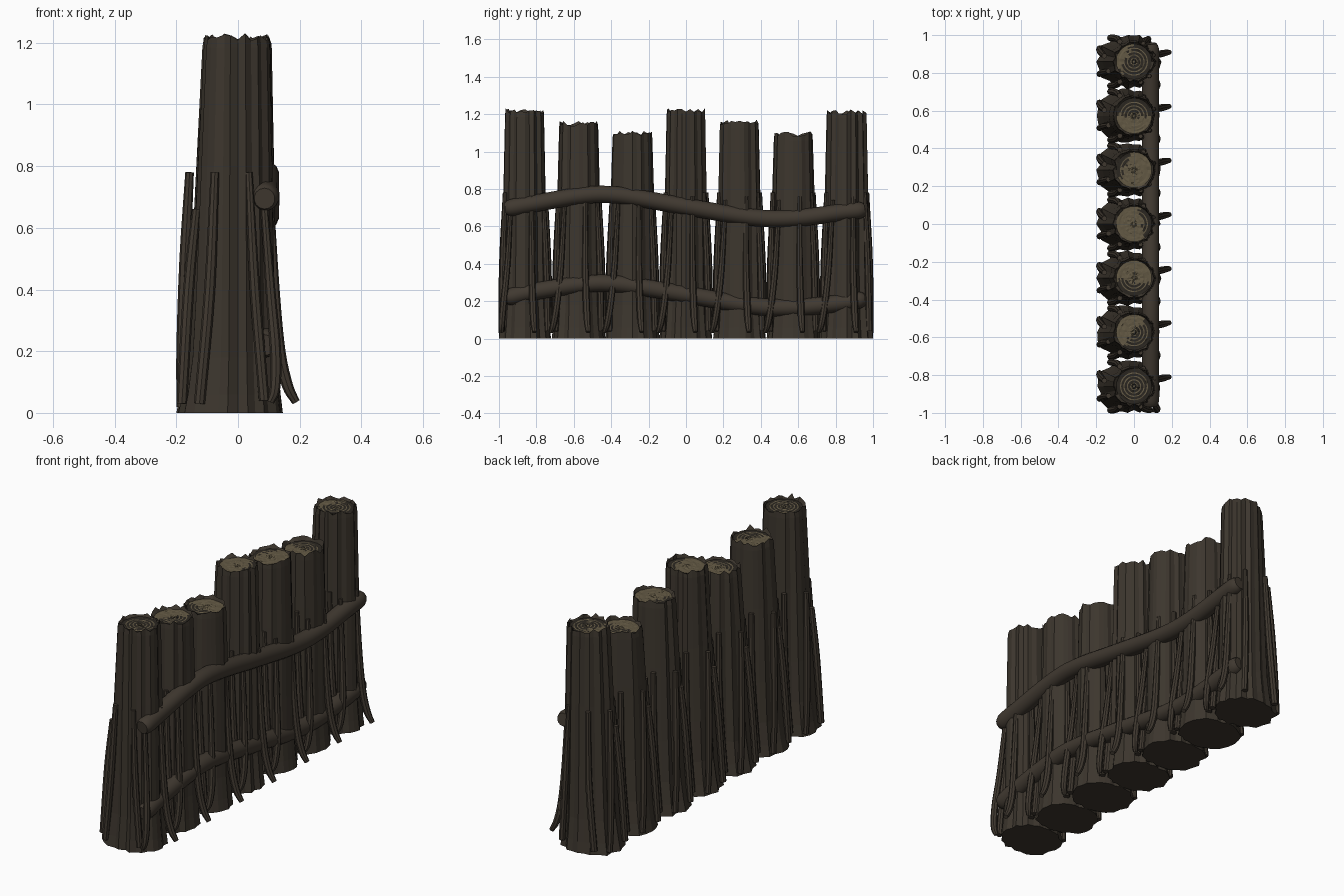
import bpy, bmesh, math, random
from mathutils import Vector

if "Cube" in bpy.data.objects:
    bpy.data.objects.remove(bpy.data.objects["Cube"])

random.seed(7)


def material(name, rgb):
    m = bpy.data.materials.new(name)
    m.diffuse_color = (*rgb, 1)
    m.use_nodes = True
    m.node_tree.nodes["Principled BSDF"].inputs["Base Color"].default_value = m.diffuse_color
    return m


BARK = material("dark bark", (0.046, 0.037, 0.027))
BRANCH = material("branch brown", (0.052, 0.041, 0.030))
GRAIN = material("cut wood", (0.125, 0.100, 0.058))
DARK = material("dark ring", (0.024, 0.020, 0.015))


def finish(bm, name, mats, smooth):
    bmesh.ops.recalc_face_normals(bm, faces=bm.faces)
    me = bpy.data.meshes.new(name)
    bm.to_mesh(me)
    bm.free()
    ob = bpy.data.objects.new(name, me)
    bpy.context.collection.objects.link(ob)
    for m in mats:
        me.materials.append(m)
    for p in me.polygons:
        p.use_smooth = smooth
    return ob


def bridge(bm, a, b, mat=0):
    n = len(a)
    for i in range(n):
        f = bm.faces.new((a[i], a[(i + 1) % n], b[(i + 1) % n], b[i]))
        f.material_index = mat


def spline(pts, steps):
    """Smooth path through points; the fourth value is the radius."""
    p = [Vector(q) for q in pts]
    p = [2 * p[0] - p[1]] + p + [2 * p[-1] - p[-2]]
    out = []
    for i in range(1, len(p) - 2):
        for s in range(steps):
            t = s / steps
            a, b, c, d = p[i - 1:i + 3]
            out.append(0.5 * (2 * b + (c - a) * t + (2 * a - 5 * b + 4 * c - d) * t * t
                              + (3 * b - a - 3 * c + d) * t ** 3))
    return out + [p[-2]]


def tube(bm, pts, side, sides=8, steps=4):
    path = spline(pts, steps)
    rings = []
    for i, q in enumerate(path):
        t = (path[min(i + 1, len(path) - 1)] - path[max(i - 1, 0)]).to_3d().normalized()
        u = t.cross(Vector(side)).normalized()
        v = t.cross(u)
        rings.append([bm.verts.new(q.to_3d() + q.w * (math.cos(a) * u + math.sin(a) * v))
                      for a in (2 * math.pi * k / sides for k in range(sides))])
    for a, b in zip(rings, rings[1:]):
        bridge(bm, a, b)
    bm.faces.new(rings[0])
    bm.faces.new(rings[-1])


# ---- upright logs: fluted bark, flared foot, ragged ringed top
SEG = 28


def log(index, y, height):
    bm = bmesh.new()
    flute = [random.uniform(0.90, 1.03) if k % 2 else random.uniform(0.98, 1.06)
             for k in range(SEG)]
    jag = [random.uniform(-0.022, 0.006) for _ in range(SEG)]
    # height, radius towards -x, radius towards +x and along y
    profile = [(0, .195, .138), (.06, .182, .131), (.18, .164, .122), (.4, .150, .117),
               (.8, .131, .111), (height - .04, .112, .104), (height, .107, .102)]
    rings = []
    for z, back, front in profile:
        ring = []
        for k in range(SEG):
            a = 2 * math.pi * k / SEG
            w = max(0, -math.cos(a)) ** 1.5
            r = (front + (back - front) * w) * flute[k]
            px = max(-.2, r * math.cos(a))
            py = max(-1, min(1, y + r * math.sin(a)))
            ring.append(bm.verts.new((px, py, z + (jag[k] if z == height else 0))))
        rings.append(ring)
    for a, b in zip(rings, rings[1:]):
        bridge(bm, a, b)
    bm.faces.new(rings[0])
    # growth rings, with a pale splintered patch on one side
    patch = random.uniform(0, 6.28)
    size = (0.0, .055, .075, .09, .10, .055, .015)[index]
    radii = [.094, .082, .074, .068, .056, .050, .038, .032, .020, .014, .006]
    prev = rings[-1]
    for j, r in enumerate(radii):
        ring = []
        for k in range(SEG):
            a = 2 * math.pi * k / SEG
            ring.append(bm.verts.new((r * math.cos(a), y + r * math.sin(a),
                                      height - .022 + random.uniform(-.002, .002))))
        for k in range(SEG):
            k2 = (k + 1) % SEG
            f = bm.faces.new((prev[k], prev[k2], ring[k2], ring[k]))
            a = 2 * math.pi * (k + .5) / SEG
            pale = r * math.cos(a - patch) > .055 - size + random.uniform(-.012, .012)
            if j == 0:
                f.material_index = 0
            elif size and pale:
                f.material_index = 1
            else:
                f.material_index = 1 if j % 2 and j > 1 else 2
        prev = ring
    bm.faces.new(prev).material_index = 1
    finish(bm, f"log_{index + 1}", (BARK, GRAIN, DARK), False)


# ---- thin roots clinging to each log: x, y, z, radius relative to the log
ROOTS = [
    [(.100, .035, .76, .012), (.118, .035, .4, .017), (.135, .04, .2, .019),
     (.160, .045, .09, .018), (.188, .05, .035, .013)],
    [(.080, -.075, .74, .011), (.105, -.095, .4, .016), (.122, -.115, .2, .018),
     (.120, -.135, .08, .017), (.105, -.150, .035, .012)],
    [(.050, .095, .78, .012), (.060, .112, .4, .017), (.075, .120, .04, .017)],
    [(.035, -.108, .78, .012), (.055, -.120, .4, .017), (.085, -.125, .04, .017)],
    [(-.075, .106, .78, .014), (-.090, .122, .4, .018), (-.125, .128, .03, .018)],
    [(-.075, -.106, .78, .014), (-.092, -.122, .4, .018), (-.125, -.128, .03, .018)],
    [(-.157, .03, .78, .014), (-.172, .045, .5, .018), (-.183, .06, .2, .017),
     (-.183, .07, .02, .016)],
    [(-.135, -.05, .66, .014), (-.160, -.055, .4, .018), (-.182, -.065, .03, .017)],
]

HEIGHTS = (1.225, 1.158, 1.105, 1.225, 1.165, 1.10, 1.22)
for i, h in enumerate(HEIGHTS):
    y0 = (i - 3) * .2865
    log(i, y0, h)
    bm = bmesh.new()
    for root in ROOTS:
        tube(bm, [(x, max(-.985, min(.985, y0 + y)), z, r) for x, y, z, r in root], (0, 1, 0))
    finish(bm, f"roots_{i + 1}", (BRANCH,), True)
    bpy.context.view_layer.objects.active = bpy.data.objects[f"roots_{i + 1}"]

# ---- two wavy branches tying the logs together
WAVE = {
    "upper_rail": (.70, .72, .765, .765, .705, .648, .643, .675, .685),
    "lower_rail": (.225, .25, .29, .29, .235, .175, .165, .19, .205),
}
YS = (-.93, -.82, -.55, -.35, 0, .35, .58, .83, .92)
for name, zs in WAVE.items():
    bm = bmesh.new()
    pts = [(.088, y, z, .046) for y, z in zip(YS, zs)]
    pts = [(.086, -.965, zs[0] - .005, .034)] + pts + [(.086, .955, zs[-1] + .005, .034)]
    tube(bm, pts, (1, 0, 0), sides=14)
    finish(bm, name, (BRANCH,), True)

# keep the cut ends of roots and rails crisp
for ob in bpy.data.objects:
    ob.select_set(not ob.name.startswith("log"))
bpy.ops.object.shade_smooth_by_angle(angle=math.radians(40))
